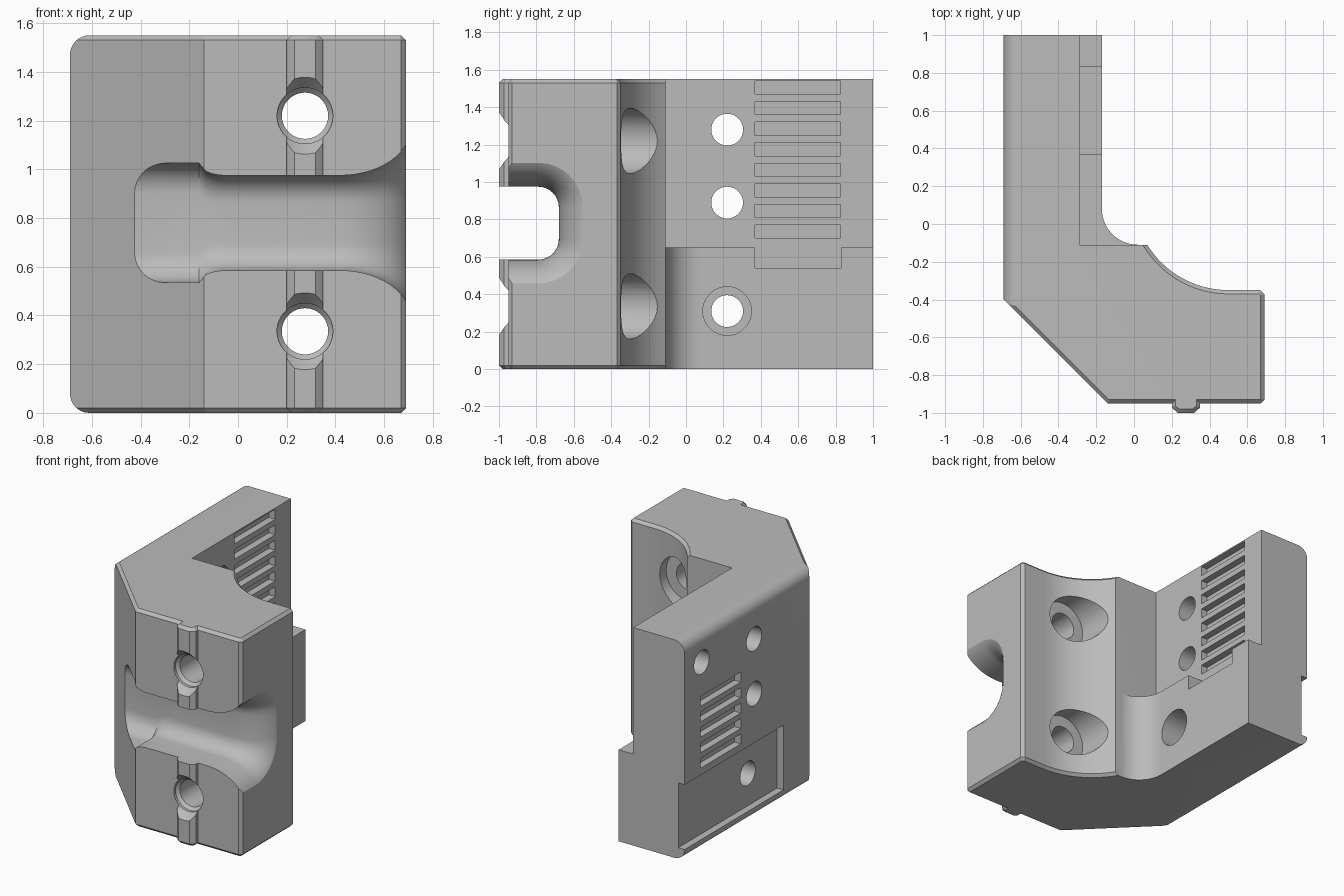
import bpy, bmesh
from math import pi, sin, cos, sqrt, radians

cube = bpy.data.objects.get("Cube")
if cube:
    bpy.data.objects.remove(cube, do_unlink=True)

TOP = 1.55


def loft(name, rings):
    """Closed solid through matching rings of points."""
    bm = bmesh.new()
    loops = [[bm.verts.new(p) for p in ring] for ring in rings]
    n = len(loops[0])
    for a, b in zip(loops, loops[1:]):
        for i in range(n):
            bm.faces.new((a[i], a[(i + 1) % n], b[(i + 1) % n], b[i]))
    bm.faces.new(loops[0])
    bm.faces.new(loops[-1])
    bmesh.ops.recalc_face_normals(bm, faces=bm.faces)
    mesh = bpy.data.meshes.new(name)
    bm.to_mesh(mesh)
    bm.free()
    obj = bpy.data.objects.new(name, mesh)
    bpy.context.collection.objects.link(obj)
    return obj


def place(axis, t, a, b):
    return {"x": (t, a, b), "y": (a, t, b), "z": (a, b, t)}[axis]


def prism(name, pts, axis, lo, hi):
    return loft(name, [[place(axis, t, a, b) for a, b in pts] for t in (lo, hi)])


def arc(ca, cb, r, start, end, n=12):
    """Points on an arc, angles in degrees."""
    angles = [radians(start + (end - start) * i / n) for i in range(n + 1)]
    return [(ca + r * cos(t), cb + r * sin(t)) for t in angles]


def box(name, x, y, z):
    return prism(name, [(x[0], y[0]), (x[1], y[0]), (x[1], y[1]), (x[0], y[1])], "z", *z)


def bore(name, axis, a, b, stops):
    """Turned cutter: stops are (position, radius) along the axis."""
    return loft(name, [[place(axis, t, p, q) for p, q in arc(a, b, r, 0, 350, 35)]
                       for t, r in stops])


# Body outline with front ridge, scooped rear corner and inner fillet
outline = [(-0.69, 1), (-0.69, -0.40), (-0.14, -0.95),
           (0.2, -0.95), (0.2, -0.972), (0.232, -1), (0.318, -1), (0.35, -0.972), (0.35, -0.95),
           (0.67, -0.95), (0.69, -0.93), (0.69, -0.37), (0.67, -0.35)]
outline += arc(0.5, 0.155, 0.505, 270, 211.7, 16)
outline += arc(0.02, 0.08, 0.19, 270, 180)
outline += [(-0.17, 1)]
body = prism("bracket_body", outline, "z", 0, TOP)

# Small chamfer round the top and bottom of the front block
bm = bmesh.new()
bm.from_mesh(body.data)
rim = []
for e in bm.edges:
    p, q = (v.co for v in e.verts)
    if abs(p.z - q.z) < 0.01 and (p.y + q.y) / 2 < -0.115:
        rim.append(e)
bmesh.ops.bevel(bm, geom=rim, offset=0.02, offset_type='OFFSET', segments=1,
                affect='EDGES', profile=0.5)
bm.to_mesh(body.data)
bm.free()

cutters = []

# Rounded long edges on the outer side
for s, base in ((1, 0), (-1, TOP)):
    pts = [(a, base + s * b) for a, b in
           arc(-0.61, 0.08, 0.08, 180, 270, 8) + [(-0.61, -0.1), (-0.8, -0.1), (-0.8, 0.08)]]
    cutters.append(prism("edge_round", pts, "y", -1.2, 1.2))

# Upper pocket, notch in the ledge, outer recess
cutters.append(box("upper_pocket", (-0.285, 0.05), (-0.11, 1.1), (0.65, 1.7)))
cutters.append(box("ledge_notch", (-0.285, -0.1), (0.37, 0.83), (0.54, 0.7)))
cutters.append(box("outer_recess", (-0.8, -0.64), (-0.11, 1.1), (0.08, 0.54)))

# Belt teeth slots on both sides of the arm
for i in range(8):
    z = 0.70 + 0.11 * i
    cutters.append(box("inner_slot", (-0.335, -0.2), (0.37, 0.825), (z, z + 0.07)))
for i in range(5):
    z = 0.59 + 0.11 * i
    cutters.append(box("outer_slot", (-0.8, -0.64), (0.37, 0.825), (z, z + 0.07)))

# Holes through the arm
for z in (0.31, 0.89, 1.28):
    cutters.append(bore("arm_hole", "x", 0.22, z, [(-0.9, 0.085), (0.1, 0.085)]))
cutters.append(bore("arm_counterbore", "x", 0.22, 0.31, [(-0.42, 0.13), (0, 0.13)]))
cutters.append(bore("blind_hole", "x", 0.81, 1.34, [(-0.9, 0.085), (-0.45, 0.085)]))

# Front bolt holes with countersink and rear counterbore
for z in (0.335, 1.22):
    cutters.append(bore("bolt_hole", "y", 0.275, z,
                        [(-1.02, 0.175), (-0.95, 0.115), (-0.93, 0.115), (-0.91, 0.095), (0.1, 0.095)]))
    cutters.append(bore("bolt_counterbore", "y", 0.275, z, [(-0.42, 0.175), (0.1, 0.175)]))


# Front channel, flared at both ends
def channel_ring(x, grow_z, grow_y):
    back, h, r, mid = -0.68 + grow_y, 0.195 + grow_z, 0.11 + grow_y, 0.78
    pts = [(-1.2, mid - h)]
    pts += arc(back - r, mid - h + r, r, 270, 360, 8)
    pts += arc(back - r, mid + h - r, r, 0, 90, 8)
    pts += [(-1.2, mid + h)]
    return [(x, y, z) for y, z in pts]


rings = [channel_ring(-0.8, 0.05, 0.015), channel_ring(-0.16, 0.05, 0.015)]
for i in range(1, 7):
    t = 1 - sin(i / 6 * pi / 2)
    rings.append(channel_ring(-0.05 - 0.11 * t, 0.05 * (1 - sqrt(1 - t * t)), 0.01 * t))
for i in range(15):
    t = sin(i / 14 * pi / 2)
    e = 0.2 * (1 - sqrt(max(0, 1 - t * t)))
    rings.append(channel_ring(0.42 + 0.29 * t, e, e))
cutters.append(loft("front_channel", rings))

# Carve the body
bpy.context.view_layer.objects.active = body
for o in bpy.context.selected_objects:
    o.select_set(False)
body.select_set(True)
for c in cutters:
    mod = body.modifiers.new(c.name, 'BOOLEAN')
    mod.operation = 'DIFFERENCE'
    mod.solver = 'EXACT'
    mod.object = c
    bpy.ops.object.modifier_apply(modifier=mod.name)
    bpy.data.objects.remove(c, do_unlink=True)

# Single grey finish
grey = bpy.data.materials.new("plain_grey")
grey.use_nodes = True
colour = (0.5, 0.5, 0.5, 1)
grey.diffuse_color = colour
grey.node_tree.nodes["Principled BSDF"].inputs["Base Color"].default_value = colour
body.data.materials.clear()
body.data.materials.append(grey)
bpy.ops.object.shade_smooth_by_angle(angle=radians(30))
